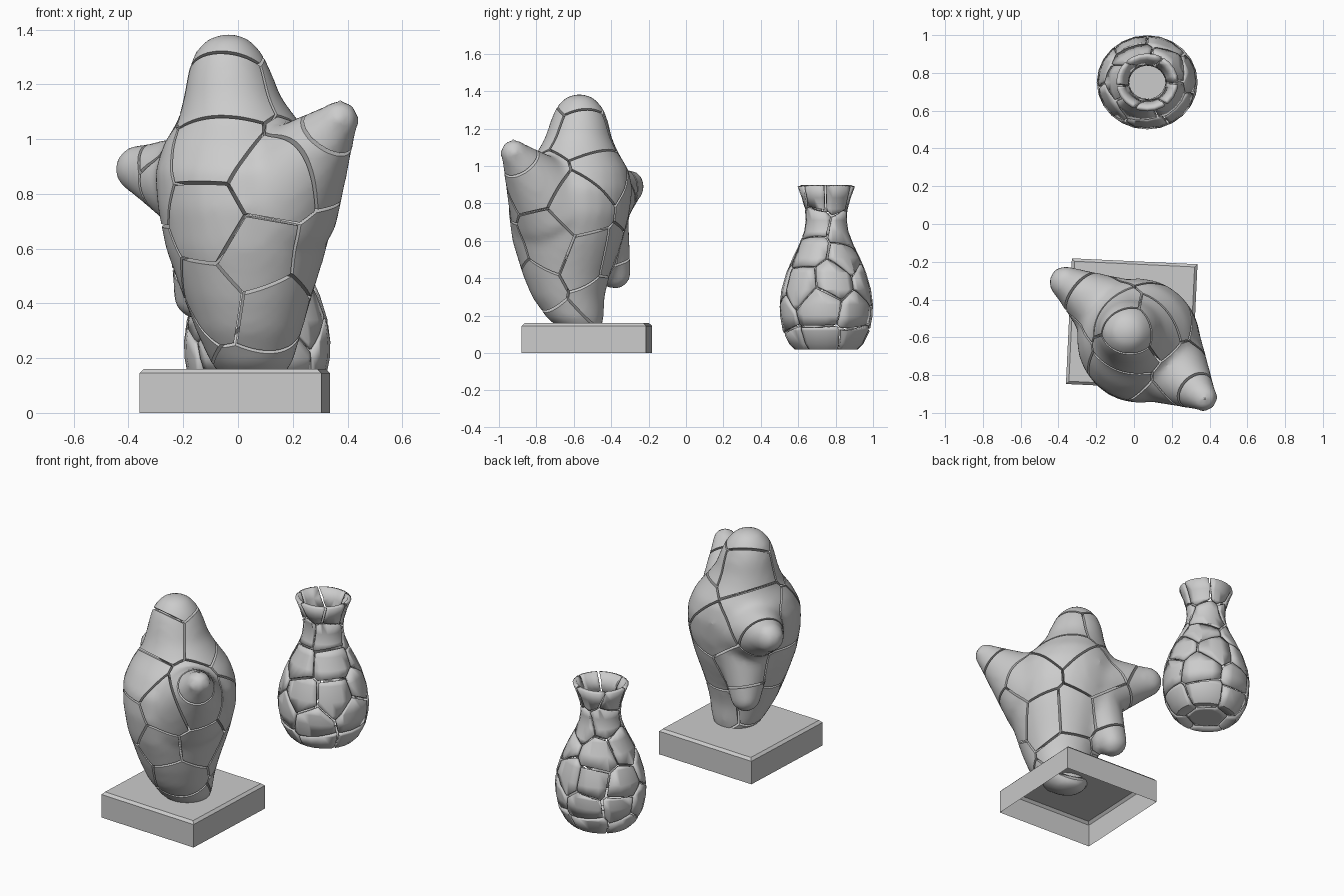
import bpy, bmesh, math, random
from mathutils import Vector, Matrix

if "Cube" in bpy.data.objects:
    bpy.data.objects.remove(bpy.data.objects["Cube"])

random.seed(7)
GAP = 0.006


def new_object(name, bm, angle=35):
    mesh = bpy.data.meshes.new(name)
    bm.to_mesh(mesh)
    bm.free()
    for p in mesh.polygons:
        p.use_smooth = True
    mesh.set_sharp_from_angle(angle=math.radians(angle))
    ob = bpy.data.objects.new(name, mesh)
    bpy.context.collection.objects.link(ob)
    return ob


def loft(bm, path, sides=24, axis=None):
    """Closed round tube through (x, y, z, radius) points."""
    pts = [Vector(p[:3]) for p in path]
    d = Vector(axis) if axis else (pts[-1] - pts[0])
    rot = d.to_track_quat('Z', 'Y')
    rings = []
    for c, p in zip(pts, path):
        rings.append([bm.verts.new(c + rot @ Vector((p[3] * math.cos(t), p[3] * math.sin(t), 0)))
                      for t in (2 * math.pi * i / sides for i in range(sides))])
    for a, b in zip(rings, rings[1:]):
        for i in range(sides):
            j = (i + 1) % sides
            bm.faces.new((a[i], a[j], b[j], b[i]))
    bm.faces.new(rings[0][::-1])
    bm.faces.new(rings[-1])


def limb(bm, a, ra, b, rb):
    """Tapered limb with a rounded tip at b."""
    a, b = Vector(a), Vector(b)
    d = (b - a).normalized()
    path = [(*a.lerp(b, t), ra + (rb - ra) * t) for t in (0, 0.35, 0.7, 1)]
    path += [(*(b + d * rb * math.sin(t)), rb * math.cos(t)) for t in (0.4, 0.8, 1.15, 1.45)]
    loft(bm, path)


def shatter(source, seeds, name, solid):
    """Cut a bmesh into the cells around the seeds, leaving narrow cracks."""
    made = []
    for n, s in enumerate(seeds):
        bm = source.copy()
        for o in sorted(seeds, key=lambda q: (q - s).length)[1:]:
            d = (o - s).normalized()
            bmesh.ops.bisect_plane(bm, geom=bm.verts[:] + bm.edges[:] + bm.faces[:], dist=1e-5,
                                   plane_co=(s + o) / 2 - d * GAP, plane_no=d, clear_outer=True)
            if not bm.faces:
                break
            if solid:
                edges = [e for e in bm.edges if e.is_boundary]
                if edges:
                    bmesh.ops.holes_fill(bm, edges=edges, sides=0)
        if bm.faces:
            if solid:
                bmesh.ops.recalc_face_normals(bm, faces=bm.faces[:])
            made.append(new_object(f"{name}_{n + 1:02d}", bm))
        else:
            bm.free()
    return made


# Plinth: open-bottomed box with a small top chamfer, turned slightly
bm = bmesh.new()
rows = []
for half, z in ((0.333, 0), (0.333, 0.145), (0.318, 0.16)):
    rows.append([bm.verts.new((sx * half, sy * half, z))
                 for sx, sy in ((-1, -1), (1, -1), (1, 1), (-1, 1))])
for a, b in zip(rows, rows[1:]):
    for i in range(4):
        bm.faces.new((a[i], a[(i + 1) % 4], b[(i + 1) % 4], b[i]))
bm.faces.new(rows[-1])
bm.transform(Matrix.Translation((-0.012, -0.53, 0)) @ Matrix.Rotation(math.radians(-2.7), 4, 'Z'))
plinth = new_object("plinth", bm, 10)

# Statue: torso, two arm stumps and a hanging stump blended together
bm = bmesh.new()
loft(bm, [(.05, -.53, .09, .06), (.05, -.56, .13, .11), (.05, -.59, .18, .15), (.04, -.63, .3, .195),
          (.035, -.64, .42, .235), (.03, -.635, .6, .295), (.03, -.625, .75, .325),
          (.02, -.61, .88, .325), (.01, -.59, .98, .285), (0, -.58, 1.07, .22),
          (-.02, -.575, 1.15, .18), (-.03, -.57, 1.24, .155), (-.035, -.57, 1.31, .128),
          (-.035, -.57, 1.36, .085), (-.035, -.57, 1.385, .035)], axis=(0, 0, 1))
limb(bm, (.15, -.72, .8), .25, (.37, -.92, 1.07), .075)
limb(bm, (-.08, -.5, .82), .23, (-.36, -.31, .89), .092)
limb(bm, (-.08, -.48, .72), .18, (-.15, -.38, .43), .09)
bmesh.ops.recalc_face_normals(bm, faces=bm.faces[:])
blank = new_object("statue_blank", bm)
remesh = blank.modifiers.new("blend", 'REMESH')
remesh.mode = 'VOXEL'
remesh.voxel_size = 0.022
smooth = blank.modifiers.new("soften", 'SMOOTH')
smooth.factor = 0.5
smooth.iterations = 10
body = bmesh.new()
body.from_object(blank, bpy.context.evaluated_depsgraph_get())
bpy.data.objects.remove(blank)

statue_seeds = [Vector(p) for p in (
    (-.03, -.57, 1.37), (-.06, -.7, 1.19), (.12, -.52, 1.17), (-.1, -.45, 1.18),
    (-.1, -.85, .97), (-.13, -.9, .7), (.13, -.93, .85), (.4, -.95, 1.1),
    (.27, -.82, .92), (.08, -.92, .57), (.28, -.75, .6), (-.12, -.82, .4),
    (.14, -.82, .36), (.05, -.62, .17), (.33, -.55, .78), (.28, -.5, .5),
    (.2, -.42, .97), (.06, -.3, .8), (-.4, -.27, .88), (-.2, -.42, .98),
    (-.26, -.62, .83), (-.24, -.6, .55), (-.16, -.35, .4), (-.1, -.38, .6),
    (.12, -.4, .52), (.1, -.46, .3), (-.1, -.58, .32))]
shatter(body, statue_seeds, "statue_shard", True)
body.free()

# Vase: lathed surface, shattered, then given thickness
profile = [(.09, .02), (.175, .02), (.205, .05), (.24, .12), (.255, .2), (.257, .26), (.247, .34),
           (.22, .43), (.185, .51), (.15, .58), (.122, .65), (.113, .71), (.118, .77),
           (.135, .83), (.158, .89)]
SIDES = 24
bm = bmesh.new()
rings = []
for r, z in profile:
    rings.append([bm.verts.new((.07 + 1.04 * r * math.cos(t), .75 + .97 * r * math.sin(t), z))
                  for t in (2 * math.pi * i / SIDES for i in range(SIDES))])
bm.faces.new(rings[0][::-1])
for a, b in zip(rings, rings[1:]):
    for i in range(SIDES):
        j = (i + 1) % SIDES
        bm.faces.new((a[i], a[j], b[j], b[i]))

vase_seeds = [Vector((.07, .75, .02))]
for count, r, z in ((6, .21, .07), (7, .25, .22), (7, .24, .37), (5, .17, .53), (4, .12, .68), (6, .14, .83)):
    turn = random.uniform(0, 6.28)
    for i in range(count):
        t = turn + 2 * math.pi * i / count + random.uniform(-.22, .22)
        vase_seeds.append(Vector((.07 + r * math.cos(t), .75 + r * math.sin(t), z + random.uniform(-.04, .04))))
for shard in shatter(bm, vase_seeds, "vase_shard", False):
    wall = shard.modifiers.new("wall", 'SOLIDIFY')
    wall.thickness = 0.022
    wall.offset = -1
bm.free()
